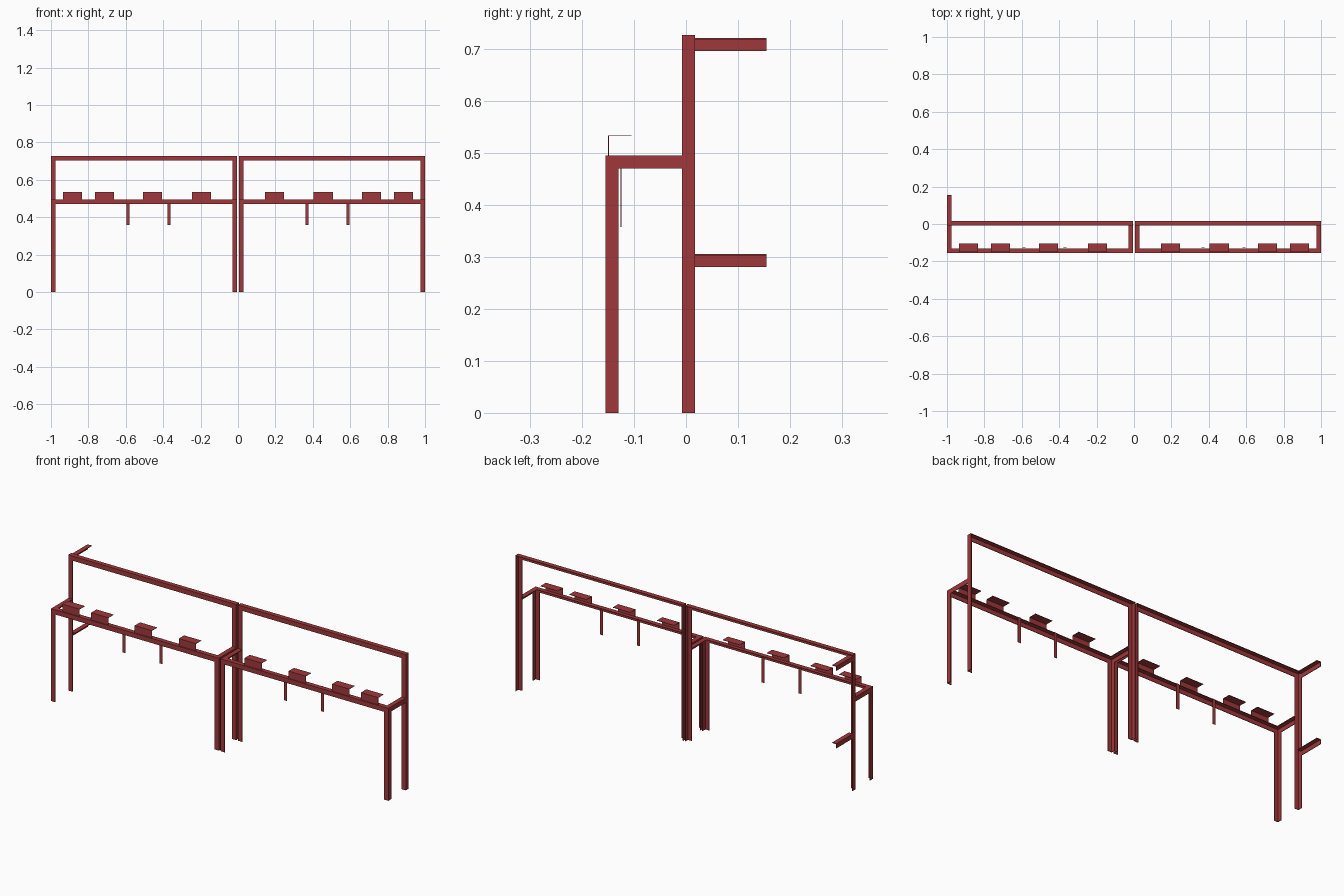
import bpy, bmesh
from mathutils import Vector

W = 0.025   # flange width of the angle iron
T = 0.003   # flange thickness
SHEET = 0.0015
FRONT, BACK = -0.155, -0.008   # outer y faces of the two rails
LOW, HIGH = 0.495, 0.727       # rail heights
INNER, OUTER = 0.005, 1.0      # x limits of one frame

if "Cube" in bpy.data.objects:
    bpy.data.objects.remove(bpy.data.objects["Cube"])

red = bpy.data.materials.new("red paint")
red.use_nodes = True
colour = (0.35, 0.04, 0.043, 1)
red.diffuse_color = colour
red.node_tree.nodes["Principled BSDF"].inputs["Base Color"].default_value = colour

X, Y, Z = Vector((1, 0, 0)), Vector((0, 1, 0)), Vector((0, 0, 1))


def angle_bar(name, corner, a, b, run, wa=W, wb=W, t=T):
    """L-section bar: flanges run along a and b from the outer corner."""
    corner = Vector(corner)
    profile = [(0, 0), (wa, 0), (wa, t), (t, t), (t, wb), (0, wb)]
    bm = bmesh.new()
    face = bm.faces.new([bm.verts.new(corner + a * u + b * v) for u, v in profile])
    ext = bmesh.ops.extrude_face_region(bm, geom=[face])
    moved = [g for g in ext["geom"] if isinstance(g, bmesh.types.BMVert)]
    bmesh.ops.translate(bm, verts=moved, vec=run)
    bmesh.ops.recalc_face_normals(bm, faces=bm.faces)
    mesh = bpy.data.meshes.new(name)
    bm.to_mesh(mesh)
    bm.free()
    mesh.materials.append(red)
    obj = bpy.data.objects.new(name, mesh)
    bpy.context.collection.objects.link(obj)
    return obj


def strip(name, centre, size):
    bpy.ops.mesh.primitive_cube_add(size=1, location=centre)
    obj = bpy.context.object
    obj.name = name
    obj.scale = size
    obj.data.materials.append(red)


for s, side in ((1, "left"), (-1, "right")):
    # Posts and side arms at both ends of the frame
    for x, inward, end in ((s * OUTER, -s, "outer"), (s * INNER, s, "inner")):
        for y, top, row in ((FRONT, LOW, "front"), (BACK, HIGH, "back")):
            angle_bar(f"{side}_{end}_{row}_post", (x, y, 0), X * inward, Y, Z * (top - T))
        angle_bar(f"{side}_{end}_side_arm", (x, FRONT, LOW), X * inward, -Z,
                  Y * (BACK - FRONT))

    # Long rails
    for y, top, row in ((FRONT, LOW, "front"), (BACK, HIGH, "back")):
        angle_bar(f"{side}_{row}_rail", (s * INNER, y, top), Y, -Z,
                  X * s * (OUTER - INNER))

    # Bent sheet rests standing on the front rail
    for i, x in enumerate((0.195, 0.456, 0.714, 0.885)):
        angle_bar(f"{side}_sheet_rest_{i + 1}", (s * x - 0.051, -0.15, 0.534), Y, -Z,
                  X * 0.102, wa=0.045, wb=0.04, t=SHEET)

    # Flat strips hanging behind the front rail
    for i, x in enumerate((0.369, 0.588)):
        strip(f"{side}_hanging_strip_{i + 1}", (s * x, -0.125, 0.425), (0.018, SHEET, 0.135))

# Rear wall brackets on one end only
for z, level in ((0.721, "upper"), (0.306, "lower")):
    angle_bar(f"{level}_rear_bracket", (-OUTER, BACK + W - T, z), X, -Z,
              Y * (0.155 - BACK - W + T))
